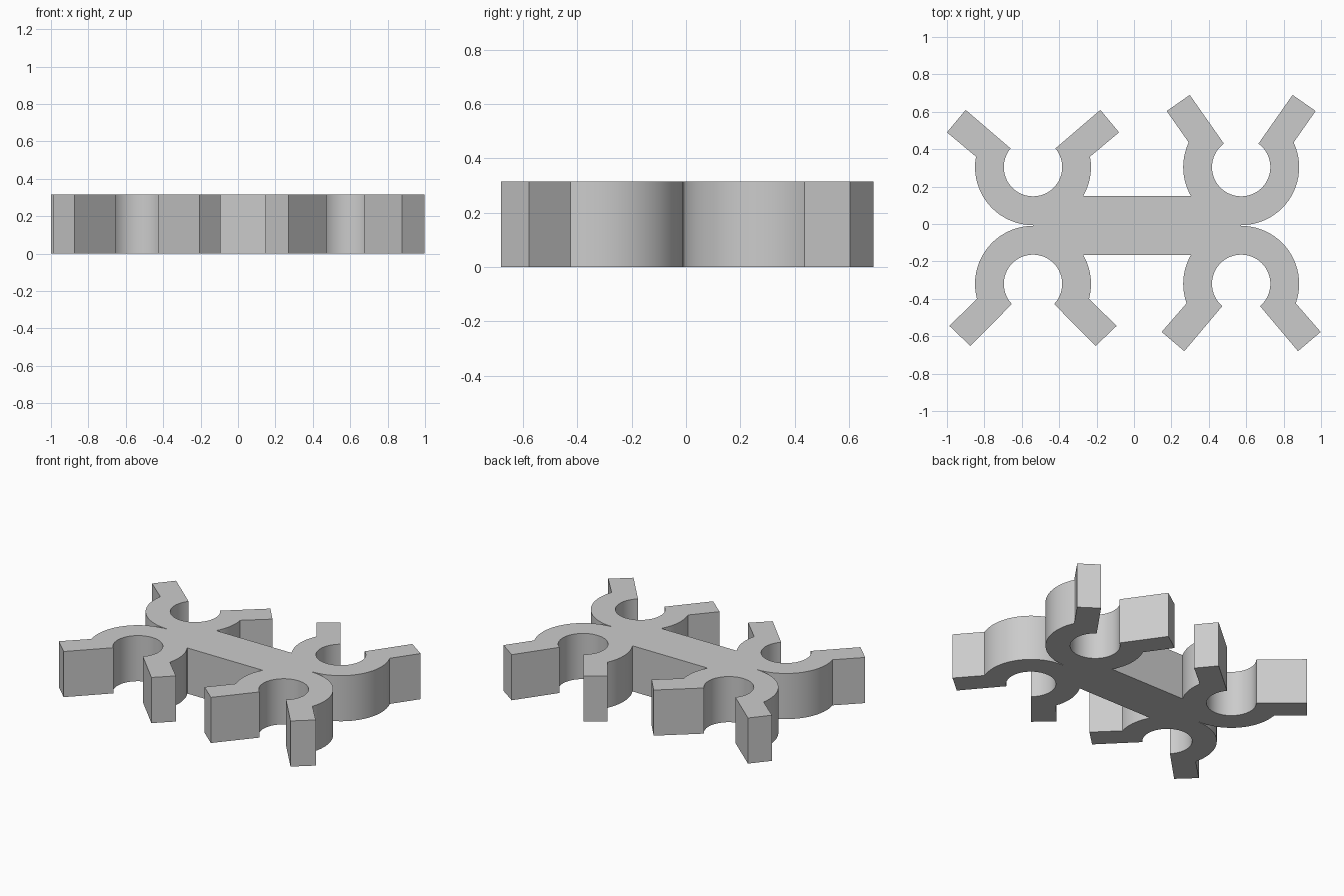
import bpy, bmesh
from math import sin, cos, atan2, radians, pi
from mathutils import Vector

cube = bpy.data.objects.get("Cube")
if cube:
    bpy.data.objects.remove(cube)

HEIGHT = 0.315
OUTER, INNER = 0.31, 0.156

grey = bpy.data.materials.new("plain grey")
grey.use_nodes = True
colour = (0.6, 0.6, 0.6, 1)
grey.diffuse_color = colour
grey.node_tree.nodes["Principled BSDF"].inputs["Base Color"].default_value = colour


def arc(radius, start, end):
    steps = max(2, round(abs(end - start) / radians(5)))
    angles = [start + (end - start) * i / steps for i in range(steps + 1)]
    return [(radius * cos(a), radius * sin(a)) for a in angles]


def clip_outline(centre, sx, sy, root, tip_in, tip_out, notch):
    """Open C-shaped clip with two flared arms, from the waist to the bar edge."""
    mirror = lambda p: (-p[0], p[1])
    a_notch = atan2(notch[1], notch[0])
    a_root = atan2(root[1], root[0])
    pts = arc(OUTER, -pi / 2, a_notch) + [tip_out, tip_in]
    pts += arc(INNER, a_root, -pi - a_root)
    pts += [mirror(tip_in), mirror(tip_out)]
    pts += arc(OUTER, pi - a_notch, radians(210))
    return [(centre[0] + sx * u, centre[1] + sy * v) for u, v in pts]


# Four clips, each with its own arm spread
back_left = clip_outline((0.573, 0.304), 1, 1,
                         (0.094, 0.128), (0.275, 0.386), (0.398, 0.3), (0.285, 0.134))
back_right = clip_outline((-0.54, 0.304), -1, 1,
                          (0.12, 0.1), (0.36, 0.306), (0.46, 0.186), (0.305, 0.056))
front_right = clip_outline((-0.54, -0.32), -1, -1,
                           (0.113, 0.108), (0.335, 0.332), (0.447, 0.225), (0.3, 0.08))
front_left = clip_outline((0.573, -0.32), 1, -1,
                          (0.1, 0.118), (0.304, 0.36), (0.425, 0.257), (0.292, 0.104))

# One closed outline: the straight bar edges join neighbouring clips
outline = back_left + back_right[::-1] + front_right + front_left[::-1]

bm = bmesh.new()
base = bm.faces.new([bm.verts.new((x, y, 0)) for x, y in outline])
raised = bmesh.ops.extrude_face_region(bm, geom=[base], use_keep_orig=True)
bmesh.ops.translate(bm, vec=Vector((0, 0, HEIGHT)),
                    verts=[v for v in raised["geom"] if isinstance(v, bmesh.types.BMVert)])
bmesh.ops.recalc_face_normals(bm, faces=bm.faces)
mesh = bpy.data.meshes.new("double_clip_bar")
bm.to_mesh(mesh)
bm.free()
mesh.materials.append(grey)

clip_bar = bpy.data.objects.new("double_clip_bar", mesh)
bpy.context.collection.objects.link(clip_bar)
bpy.ops.object.select_all(action="DESELECT")
clip_bar.select_set(True)
bpy.context.view_layer.objects.active = clip_bar
bpy.ops.object.shade_smooth_by_angle(angle=radians(20))
